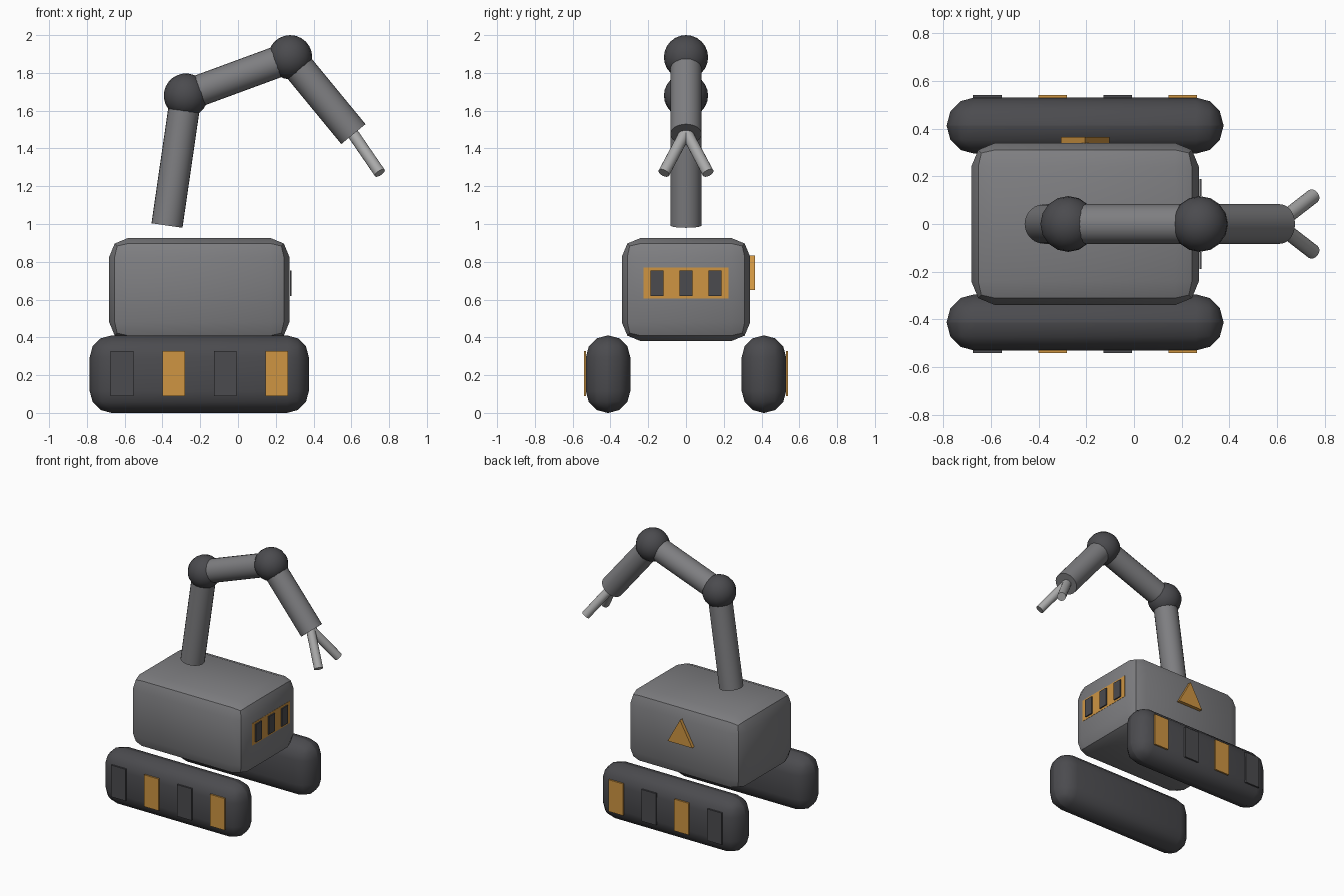
import bpy, bmesh, math
from mathutils import Vector, Matrix

if "Cube" in bpy.data.objects:
    bpy.data.objects.remove(bpy.data.objects["Cube"])


def material(name, rgb):
    m = bpy.data.materials.new(name)
    m.diffuse_color = (*rgb, 1)
    m.use_nodes = True
    m.node_tree.nodes["Principled BSDF"].inputs["Base Color"].default_value = m.diffuse_color
    return m


GREY = material("mid_grey", (0.21, 0.21, 0.22))
DARK = material("dark_grey", (0.07, 0.07, 0.077))
ORANGE = material("orange", (0.62, 0.30, 0.055))
LIGHT = material("light_grey", (0.40, 0.40, 0.40))


def finish(name, bm, mat, angle=None):
    bmesh.ops.recalc_face_normals(bm, faces=bm.faces)
    me = bpy.data.meshes.new(name)
    bm.to_mesh(me)
    bm.free()
    me.materials.append(mat)
    ob = bpy.data.objects.new(name, me)
    bpy.context.collection.objects.link(ob)
    if angle:
        bpy.ops.object.select_all(action='DESELECT')
        ob.select_set(True)
        bpy.context.view_layer.objects.active = ob
        bpy.ops.object.shade_smooth_by_angle(angle=math.radians(angle))
    return ob


def box(name, lo, hi, mat, bevel=0, segments=1):
    lo, hi = Vector(lo), Vector(hi)
    bm = bmesh.new()
    bmesh.ops.create_cube(bm, size=1, matrix=Matrix.Translation((lo + hi) / 2)
                          @ Matrix.Diagonal((*(hi - lo), 1)))
    if bevel:
        bmesh.ops.bevel(bm, geom=bm.edges[:], offset=bevel, segments=segments,
                        profile=0.5, affect='EDGES')
    return finish(name, bm, mat, 40 if bevel else None)


def rod(name, p, q, r, mat, sides=24):
    p, q = Vector(p), Vector(q)
    rot = (q - p).to_track_quat('Z', 'Y').to_matrix().to_4x4()
    bm = bmesh.new()
    bmesh.ops.create_cone(bm, cap_ends=True, segments=sides, radius1=r, radius2=r,
                          depth=(q - p).length,
                          matrix=Matrix.Translation((p + q) / 2) @ rot)
    return finish(name, bm, mat, 40)


def ball(name, p, r, tilt):
    bm = bmesh.new()
    bmesh.ops.create_uvsphere(bm, u_segments=16, v_segments=12, radius=r,
                              matrix=Matrix.Translation(p) @ Matrix.Rotation(tilt, 4, 'Y'))
    return finish(name, bm, DARK, 40)


# Chassis
box("body", (-0.682, -0.34, 0.38), (0.272, 0.34, 0.926), GREY, 0.1, 2)

# Tracks with alternating side plates
for side, s in (("front", -1), ("back", 1)):
    y0, y1 = sorted((s * 0.295, s * 0.53))
    box(side + "_track", (-0.785, y0, 0), (0.375, y1, 0.41), DARK, 0.115, 3)
    y0, y1 = sorted((s * 0.532, s * 0.541))
    for i in range(4):
        x = -0.614 + i * 0.273
        box(f"{side}_track_plate_{i + 1}", (x - 0.06, s * 0.535 - 0.006, 0.09),
            (x + 0.06, s * 0.535 + 0.006, 0.328), ORANGE if i % 2 else DARK)

# Vent panel and slots on the +x end
box("vent_panel", (0.266, -0.225, 0.605), (0.2735, 0.225, 0.77), ORANGE)
for i in range(3):
    y = (i - 1) * 0.153
    box(f"vent_slot_{i + 1}", (0.274, y - 0.035, 0.62), (0.283, y + 0.035, 0.754), DARK)

# Warning triangle on the back
bm = bmesh.new()
tri = bm.faces.new([bm.verts.new(c) for c in
                    ((-0.307, 0.335, 0.65), (-0.103, 0.335, 0.65), (-0.205, 0.335, 0.833))])
ext = bmesh.ops.extrude_face_region(bm, geom=[tri], use_keep_orig=True)
bmesh.ops.translate(bm, vec=(0, 0.03, 0),
                    verts=[v for v in ext["geom"] if isinstance(v, bmesh.types.BMVert)])
finish("warning_triangle", bm, ORANGE)

# Arm: three segments and two ball joints
base, elbow, wrist, tip = ((-0.376, 0, 0.992), (-0.276, 0, 1.68),
                           (0.276, 0, 1.883), (0.611, 0, 1.476))
rod("lower_arm", base, elbow, 0.083, GREY)
rod("upper_arm", elbow, wrist, 0.083, GREY)
rod("forearm", wrist, tip, 0.083, GREY)
ball("elbow_joint", elbow, 0.117, math.radians(8))
ball("wrist_joint", wrist, 0.117, 0)

# Two-finger gripper
for side, s in (("front", -1), ("back", 1)):
    rod(side + "_claw", (0.60, 0, 1.49), (0.751, s * 0.117, 1.27), 0.031, LIGHT, 16)
